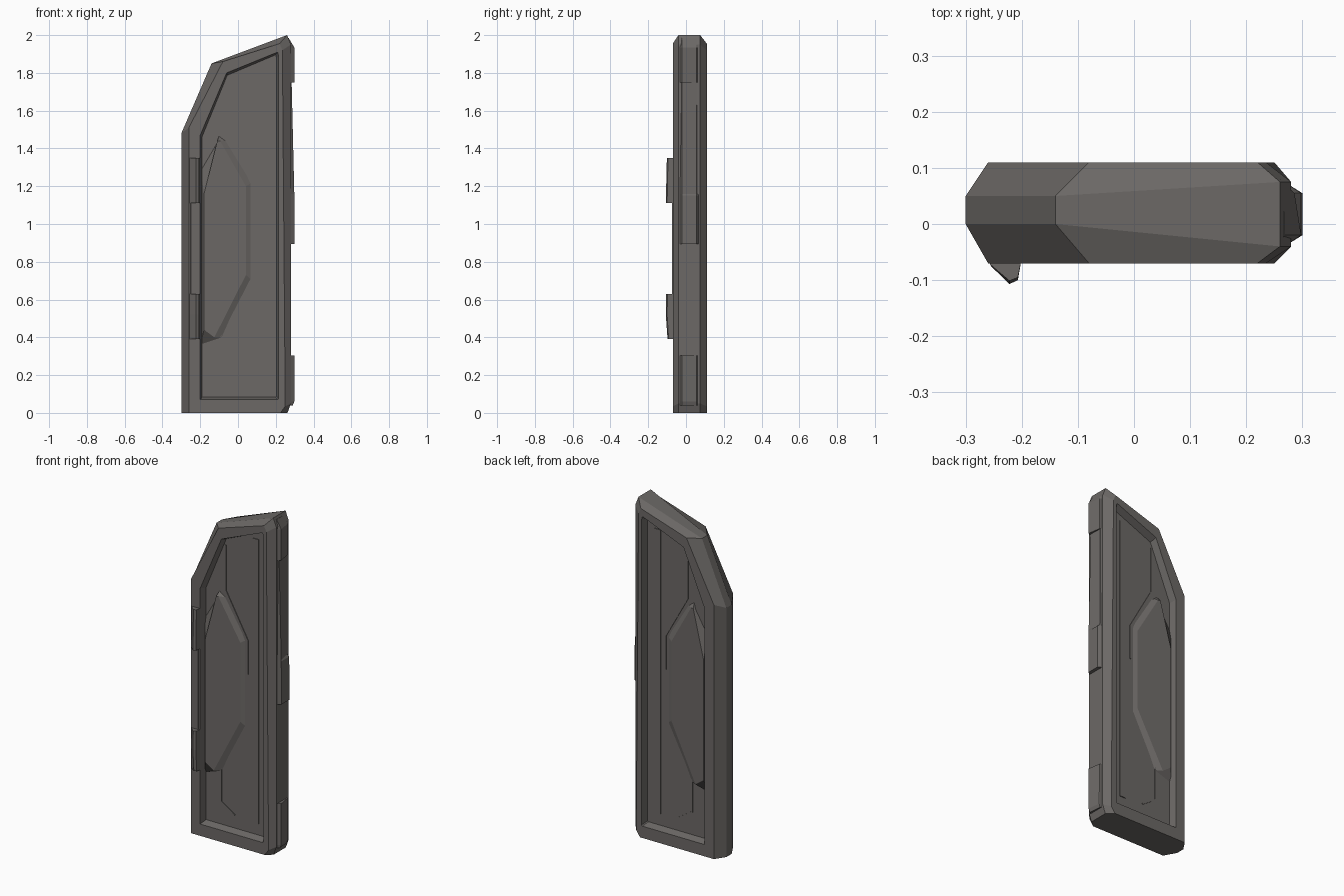
import bpy
import bmesh
from mathutils import Vector

if "Cube" in bpy.data.objects:
    bpy.data.objects.remove(bpy.data.objects["Cube"], do_unlink=True)

metal = bpy.data.materials.new("dark warm grey metal")
metal.use_nodes = True
COLOUR = (0.15, 0.14, 0.133, 1)
metal.diffuse_color = COLOUR
metal.node_tree.nodes["Principled BSDF"].inputs["Base Color"].default_value = COLOUR
metal.node_tree.nodes["Principled BSDF"].inputs["Roughness"].default_value = 0.7

FRONT, BACK = -0.07, 0.11
DEPTH = 0.042


def loft(name, rings):
    """Bridge equal-length rings of points and cap both ends."""
    bm = bmesh.new()
    loops = [[bm.verts.new(p) for p in ring] for ring in rings]
    n = len(loops[0])
    for a, b in zip(loops, loops[1:]):
        for i in range(n):
            j = (i + 1) % n
            bm.faces.new((a[i], a[j], b[j], b[i]))
    bm.faces.new(loops[0])
    bm.faces.new(loops[-1])
    bmesh.ops.recalc_face_normals(bm, faces=bm.faces)
    mesh = bpy.data.meshes.new(name)
    bm.to_mesh(mesh)
    bm.free()
    mesh.materials.append(metal)
    obj = bpy.data.objects.new(name, mesh)
    bpy.context.scene.collection.objects.link(obj)
    return obj


def at(points, y):
    return [(x, y, z) for x, z in points]


def strip(name, path, width, y0, y1):
    """Thin mitred band following an open path in the panel plane."""
    pts = [Vector(p) for p in path]
    left, right = [], []
    for i, p in enumerate(pts):
        d_in = (p - pts[max(i - 1, 0)]).normalized()
        d_out = (pts[min(i + 1, len(pts) - 1)] - p).normalized()
        d = (d_in + d_out).normalized()
        side = Vector((-d.y, d.x)) * width / 2
        left.append(p + side)
        right.append(p - side)
    ring = left + right[::-1]
    return loft(name, [at(ring, y0), at(ring, y1)])


# Door slab: chamfered stiles, nearly flat top, recessed panel on both faces
outer = [(-.30, 0), (.262, 0), (.28, .05), (.28, 1.95), (.26, 2), (-.14, 1.85), (-.30, 1.48)]
face = [(-.26, 0), (.225, 0), (.25, .035), (.235, 1.92), (.22, 1.955), (-.08, 1.86), (-.26, 1.51)]
inner = [(-.20, .07), (.21, .07), (.215, .075), (.215, 1.89), (.21, 1.91), (-.06, 1.80), (-.20, 1.47)]
floor = [(x * 0.95, 0.95 + (z - 0.95) * 0.985) for x, z in inner]
edge_front = [(x, -0.04 if x > 0 else 0, z) for x, z in outer]
edge_back = [(x, 0.075 if x > 0 else 0.05, z) for x, z in outer]
loft("door_slab", [
    at(floor, FRONT + DEPTH), at(inner, FRONT), at(face, FRONT), edge_front,
    edge_back, at(face, BACK), at(inner, BACK), at(floor, BACK - DEPTH)])

# Panel relief repeated on the front and the back; the plate rises to the stile
plate_base = [(-.20, .36), (-.08, .40), (.075, .70), (.075, 1.22), (-.06, 1.44), (-.10, 1.47), (-.20, 1.30)]
plate_top = [(-.18, .44), (-.125, .40), (.042, .73), (.042, 1.2), (-.095, 1.44), (-.11, 1.44), (-.18, 1.16)]
for side, surface, out in (("front", FRONT + DEPTH, -1), ("back", BACK - DEPTH, 1)):
    sunk = surface - out * 0.004
    raised = [(x, surface + out * (0.010 - 0.07 * (x - .042)), z) for x, z in plate_top]
    loft(side + "_raised_plate", [at(plate_base, sunk), raised])
    strip(side + "_long_rib", [(.138, .15), (.138, 1.84)], .04, sunk, surface + out * 0.005)
    strip(side + "_upper_seam", [(-.06, 1.75), (-.06, 1.48), (.085, 1.22), (.085, 1.02)],
          .008, sunk, surface + out * 0.004)
    strip(side + "_lower_seam", [(-.09, .44), (-.09, .22), (0, .16)], .008, sunk, surface + out * 0.004)

# Latches on the front of the left-hand stile, thinning towards their outer ends
latch = [(-.262, -.06), (-.255, -.075), (-.222, -.107), (-.207, -.10), (-.20, -.06)]
for name, levels in (("lower_latch", ((.39, .8), (.52, 1), (.63, .95))),
                     ("upper_latch", ((1.11, 1), (1.35, .88)))):
    loft(name, [[(x, -.06 + (y + .06) * k, z) for x, y in latch] for z, k in levels])
bar = [(-.262, -.05), (-.25, -.074), (-.21, -.074), (-.205, -.05)]
loft("latch_bar", [[(x, y, z) for x, y in bar] for z in (.63, 1.11)])


# Hinge pads along the thick edge, leaning towards the front or the back
def pad(name, levels):
    loft(name, [[(.26, -.045, z), (xf, -.02, z), (xb, .055, z), (.26, .08, z)] for z, xf, xb in levels])


pad("lower_hinge_pad", [(.04, .29, .283), (.06, .298, .288), (.305, .298, .286)])
pad("middle_hinge_pad", [(.895, .30, .30), (1.15, .298, .298), (1.16, .298, .284), (1.75, .284, .281)])
pad("upper_hinge_pad", [(1.75, .298, .286), (1.935, .298, .286), (1.985, .268, .266)])
